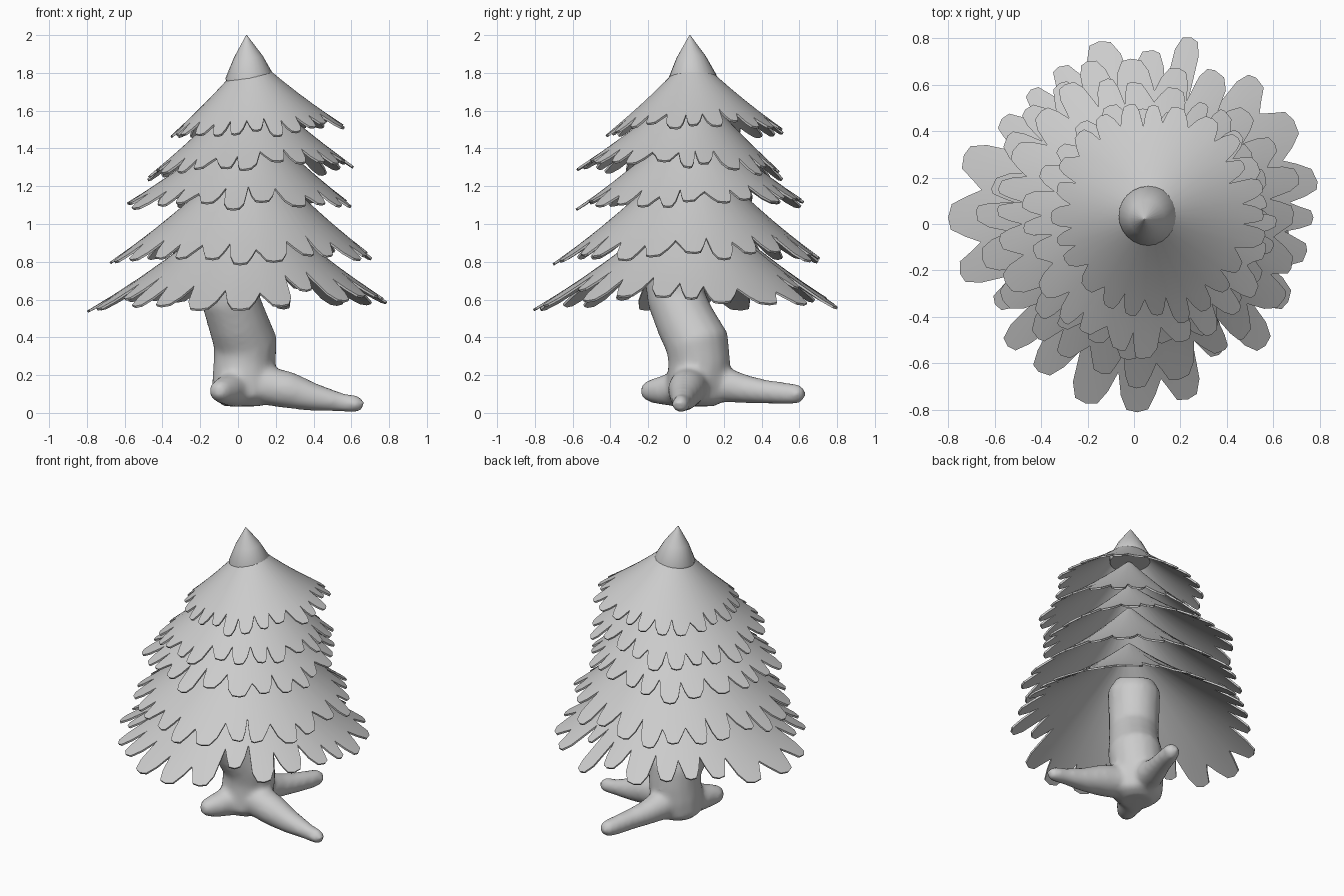
import bpy, bmesh, math, random
from mathutils import Vector

if "Cube" in bpy.data.objects:
    bpy.data.objects.remove(bpy.data.objects["Cube"])

random.seed(4)


def finish(bm, name):
    bmesh.ops.recalc_face_normals(bm, faces=bm.faces)
    me = bpy.data.meshes.new(name)
    bm.to_mesh(me)
    bm.free()
    ob = bpy.data.objects.new(name, me)
    bpy.context.collection.objects.link(ob)
    for p in me.polygons:
        p.use_smooth = True
    return ob


def sharpen(ob, angle):
    bpy.ops.object.select_all(action='DESELECT')
    bpy.context.view_layer.objects.active = ob
    ob.select_set(True)
    for m in list(ob.modifiers):
        bpy.ops.object.modifier_apply(modifier=m.name)
    bpy.ops.object.shade_smooth_by_angle(angle=math.radians(angle))


def tube(bm, path, sides=16):
    """Closed tube through (x, y, z, radius) points, carried along without twist."""
    pts = [Vector(p[:3]) for p in path]
    rings, q, last = [], None, None
    for i, p in enumerate(pts):
        d = (pts[min(i + 1, len(pts) - 1)] - pts[max(i - 1, 0)]).normalized()
        q = last.rotation_difference(d) @ q if q else Vector((0, 0, 1)).rotation_difference(d)
        last = d
        r = path[i][3]
        rings.append([bm.verts.new(p + q @ Vector((r * math.cos(a), r * math.sin(a), 0)))
                      for a in (2 * math.pi * k / sides for k in range(sides))])
    for a, b in zip(rings, rings[1:]):
        for k in range(sides):
            j = (k + 1) % sides
            bm.faces.new((a[k], a[j], b[j], b[k]))
    bm.faces.new(rings[0][::-1])
    bm.faces.new(rings[-1])


def random_teeth(n, R):
    return [((i + random.uniform(-.28, .28)) * 360 / n, R * random.uniform(.92, 1.04))
            for i in range(n)]


def tier(name, R, z_rim, a, b, centre, tilt, depth, teeth):
    """Hollow cone whose rim is cut into blunt needles."""
    teeth = sorted(teeth)
    n = len(teeth)
    cols = []
    for i, (ang, r) in enumerate(teeth):
        lo = (ang - (ang - teeth[i - 1][0]) % 360 / 2)
        hi = (ang + (teeth[(i + 1) % n][0] - ang) % 360 / 2)
        valley = min(r, teeth[i - 1][1]) - depth * random.uniform(.65, 1.1)
        cols.append((lo, valley))
        for s, f in ((-.72, .55), (-.42, .93), (0, 1), (.42, .93), (.72, .55)):
            t = ang + s * ((hi - ang) if s > 0 else (ang - lo))
            cols.append((t, r - depth * (1 - f)))
    bm = bmesh.new()
    top, r0, steps = (.065, .032), .02, 6
    grid = []
    for ang, rim in cols:
        c, s = math.cos(math.radians(ang)), math.sin(math.radians(ang))
        col = []
        for k in range(steps + 1):
            r = r0 + (rim - r0) * k / steps
            u, w = R - r, min(r / R, 1)
            z = z_rim + a * u + b * u * abs(u) + (tilt[0] * c + tilt[1] * s) * w
            cx = top[0] + (centre[0] - top[0]) * w
            cy = top[1] + (centre[1] - top[1]) * w
            col.append(bm.verts.new((cx + r * c, cy + r * s, z)))
        grid.append(col)
    for i in range(len(grid)):
        p, q = grid[i], grid[(i + 1) % len(grid)]
        for k in range(steps):
            bm.faces.new((p[k], p[k + 1], q[k + 1], q[k]))
    ob = finish(bm, name)
    if ob.data.polygons[0].normal.z < 0:
        ob.data.flip_normals()
    m = ob.modifiers.new("thickness", 'SOLIDIFY')
    m.thickness = .012
    m.offset = -1
    sharpen(ob, 40)


# Bottom tier needles: (angle, reach)
low = [(13, .81), (2, .77), (351, .75), (333, .74), (317, .77), (302, .67), (287, .79),
       (271, .81), (255, .80), (237, .76), (224, .76), (210, .70), (196, .78), (178, .80),
       (158, .79), (142, .73), (128, .73), (116, .75), (101, .80), (84, .75), (73, .84),
       (62, .67), (50, .82), (33, .82)]

# Foliage tiers, bottom to top
tier("foliage_tier_1", .80, .565, .60, .20, (0, 0), (.025, .01), .15, low)
tier("foliage_tier_2", .71, .805, .70, .26, (.025, .01), (.01, .01), .12, random_teeth(24, .71))
tier("foliage_tier_3", .61, 1.10, .65, .26, (0, .04), (0, .01), .10, random_teeth(24, .61))
tier("foliage_tier_4", .55, 1.275, .75, .25, (.065, -.02), (.03, -.025), .09, random_teeth(24, .55))
tier("foliage_tier_5", .465, 1.49, .75, .30, (.095, .045), (.035, .015), .08, random_teeth(24, .47))

# Pointed tree top
bm = bmesh.new()
tube(bm, [(.062, .035, 1.75, .125), (.062, .035, 1.78, .128), (.054, .027, 1.885, .077),
          (.045, .02, 2.0, .002)], 24)
sharpen(finish(bm, "tree_tip"), 50)

# Bent trunk with three roots, fused into one skin
bm = bmesh.new()
tube(bm, [(.02, .05, .035, .10), (.02, .05, .08, .16), (.028, .065, .18, .165), (.035, .07, .27, .165),
          (.04, .06, .37, .17), (0, 0, .48, .16), (-.04, -.05, .60, .155),
          (-.055, -.065, .75, .16), (-.05, -.06, .90, .165), (-.03, -.03, .98, .11)])
tube(bm, [(.0, .04, .15, .10), (.15, .02, .145, .105), (.27, 0, .12, .098), (.40, -.01, .083, .075),
          (.55, -.02, .055, .05), (.63, -.03, .045, .046), (.665, -.03, .042, .028)])
tube(bm, [(.02, .04, .15, .10), (.05, .2, .15, .095), (.09, .32, .125, .075), (.13, .42, .112, .064),
          (.17, .54, .102, .058), (.19, .60, .10, .05), (.195, .63, .10, .028)])
tube(bm, [(.02, .05, .14, .11), (-.03, -.05, .125, .095), (-.07, -.14, .118, .075),
          (-.10, -.20, .115, .058), (-.11, -.235, .115, .03)])
trunk = finish(bm, "trunk_and_roots")
m = trunk.modifiers.new("fuse", 'REMESH')
m.mode = 'VOXEL'
m.voxel_size = .018
m.use_smooth_shade = True
m = trunk.modifiers.new("soften", 'SMOOTH')
m.factor = .5
m.iterations = 8
